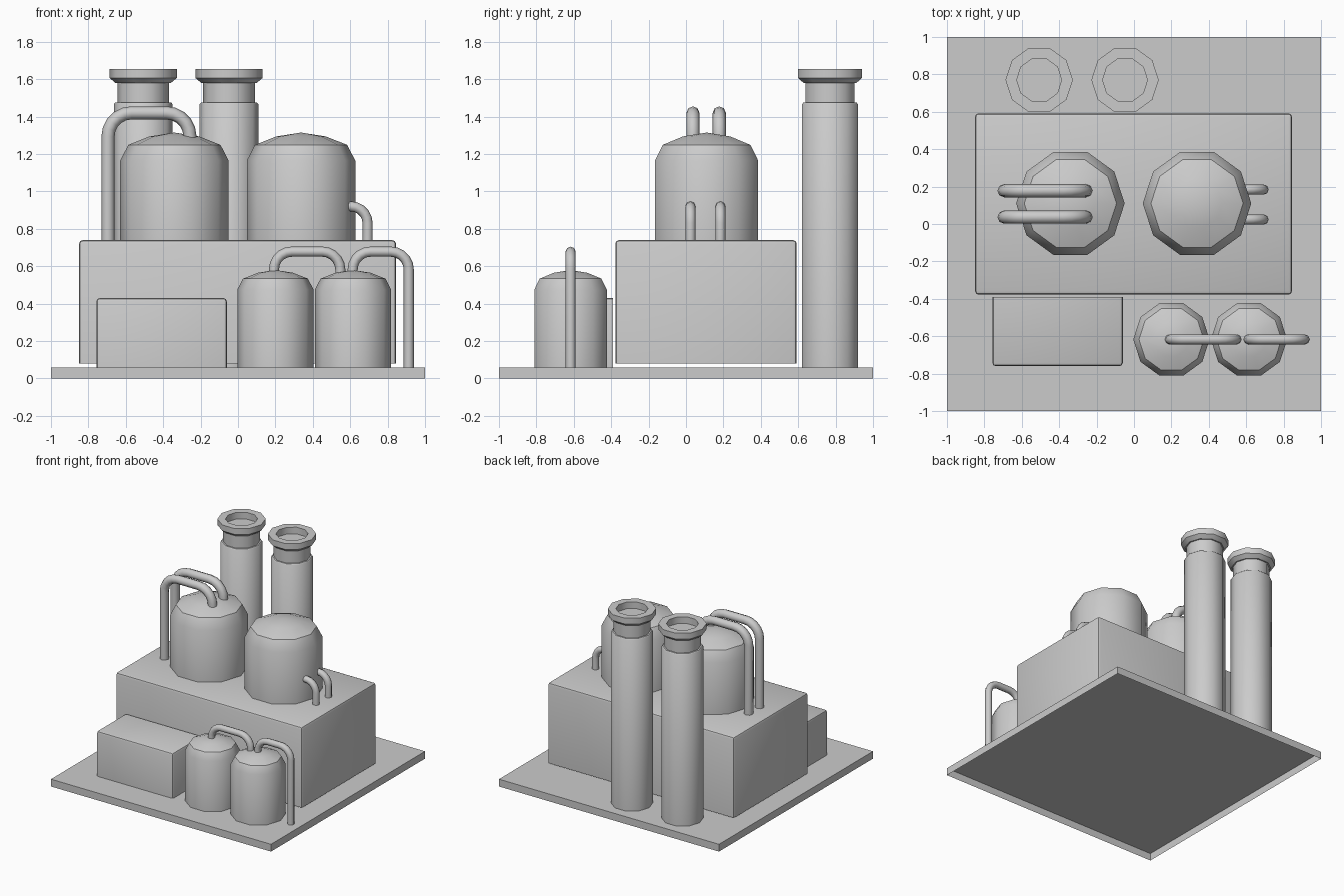
import bpy, bmesh, math
from mathutils import Vector

if "Cube" in bpy.data.objects:
    bpy.data.objects.remove(bpy.data.objects["Cube"])


def finish(name, bm, angle=None):
    bmesh.ops.recalc_face_normals(bm, faces=bm.faces[:])
    me = bpy.data.meshes.new(name)
    bm.to_mesh(me)
    bm.free()
    ob = bpy.data.objects.new(name, me)
    bpy.context.collection.objects.link(ob)
    if angle:
        bpy.ops.object.select_all(action='DESELECT')
        ob.select_set(True)
        bpy.context.view_layer.objects.active = ob
        bpy.ops.object.shade_smooth_by_angle(angle=math.radians(angle))
    return ob


def box(name, lo, hi, bevel=0.0, open_sides=()):
    """Box from corner to corner; hidden sides are left open, the other edges bevelled."""
    bm = bmesh.new()
    bmesh.ops.create_cube(bm, size=1)
    lo, hi = Vector(lo), Vector(hi)
    for v in bm.verts:
        v.co = Vector([(lo[i] + hi[i]) / 2 + v.co[i] * (hi[i] - lo[i]) for i in range(3)])
    bm.normal_update()
    gone = [f for f in bm.faces if any(f.normal.dot(Vector(d)) > 0.9 for d in open_sides)]
    bmesh.ops.delete(bm, geom=gone, context='FACES')
    if bevel:
        edges = [e for e in bm.edges if not e.is_boundary]
        bmesh.ops.bevel(bm, geom=edges, offset=bevel, segments=2, profile=0.5, affect='EDGES')
    # an open shell keeps its outward normals from the cube
    me_angle = 40 if bevel else None
    return finish(name, bm, me_angle)


def lathe(name, x, y, profile, sides=10):
    """Spin (radius, z) pairs around a vertical axis, with a corner on the x axis."""
    bm = bmesh.new()
    rings = []
    for r, z in profile:
        if r == 0:
            rings.append([bm.verts.new((x, y, z))])
        else:
            rings.append([bm.verts.new((x + r * math.cos(2 * math.pi * i / sides),
                                        y + r * math.sin(2 * math.pi * i / sides), z))
                          for i in range(sides)])
    for a, b in zip(rings, rings[1:]):
        for i in range(sides):
            j = (i + 1) % sides
            bm.faces.new((a[i], a[j], b[0]) if len(b) == 1 else (a[i], a[j], b[j], b[i]))
    return finish(name, bm, 40)


def pipe(name, y, radius, bend, path):
    """Tube along (x, z) points in a plane of constant y, with rounded corners."""
    p = [Vector((x, y, z)) for x, z in path]
    pts = [p[0]]
    for a, b, c in zip(p, p[1:], p[2:]):
        u, w = (a - b).normalized(), (c - b).normalized()
        centre = b + (u + w) * bend
        for k in range(6):
            t = k / 5 * math.pi / 2
            pts.append(centre - w * bend * math.cos(t) - u * bend * math.sin(t))
    pts.append(p[-1])
    cu = bpy.data.curves.new(name, 'CURVE')
    cu.dimensions = '3D'
    cu.bevel_depth = radius
    cu.bevel_resolution = 2
    cu.use_fill_caps = True
    sp = cu.splines.new('POLY')
    sp.points.add(len(pts) - 1)
    for q, v in zip(sp.points, pts):
        q.co = (*v, 1)
    ob = bpy.data.objects.new(name, cu)
    bpy.context.collection.objects.link(ob)
    bpy.ops.object.select_all(action='DESELECT')
    ob.select_set(True)
    bpy.context.view_layer.objects.active = ob
    bpy.ops.object.convert(target='MESH')
    bpy.ops.object.shade_smooth_by_angle(angle=math.radians(50))


DOWN, BACK = (0, 0, -1), (0, 1, 0)

# ground plate, main building and low annex
box("ground_plate", (-1, -1, 0), (1, 1, 0.06), 0, [DOWN])
box("main_block", (-0.85, -0.378, 0.08), (0.845, 0.592, 0.74), 0.02, [DOWN])
box("annex_block", (-0.757, -0.76, 0.06), (-0.06, -0.39, 0.43), 0.018, [DOWN, BACK])

# two chimneys with a neck, a flared rim and a shallow opening
for side, x in (("left", -0.507), ("right", -0.048)):
    lathe("chimney_" + side, x, 0.77, [
        (0.157, 0.06), (0.157, 1.467), (0.150, 1.475), (0.138, 1.475), (0.138, 1.58),
        (0.148, 1.58), (0.18, 1.607), (0.18, 1.655), (0.12, 1.655), (0.12, 1.60), (0, 1.60)])


# domed tanks
def tank(name, x, y, r, base, shoulder, top):
    h = top - shoulder
    lathe(name, x, y, [(r, base), (r, shoulder), (r * 0.85, shoulder + h * 0.56),
                       (r * 0.46, shoulder + h * 0.86), (0, top)])


for side, x in (("left", -0.34), ("right", 0.337)):
    tank("large_tank_" + side, x, 0.11, 0.29, 0.74, 1.165, 1.315)
for side, x in (("left", 0.2), ("right", 0.615)):
    tank("small_tank_" + side, x, -0.617, 0.204, 0.06, 0.475, 0.58)

# pipes from the left large tank down to the roof
for n, y in (("front", 0.037), ("back", 0.178)):
    pipe("roof_pipe_" + n, y, 0.035, 0.125,
         [(-0.695, 0.74), (-0.695, 1.42), (-0.257, 1.42), (-0.257, 1.2)])

# short elbow pipes on the side of the right large tank
for n, y in (("front", 0.024), ("back", 0.184)):
    pipe("elbow_pipe_" + n, y, 0.027, 0.09, [(0.54, 0.92), (0.693, 0.92), (0.693, 0.74)])

# pipes linking the small tanks and running down to the ground
pipe("link_pipe", -0.617, 0.027, 0.095,
     [(0.192, 0.53), (0.192, 0.678), (0.547, 0.678), (0.547, 0.53)])
pipe("ground_pipe", -0.617, 0.027, 0.095,
     [(0.613, 0.53), (0.613, 0.678), (0.913, 0.678), (0.913, 0.06)])
